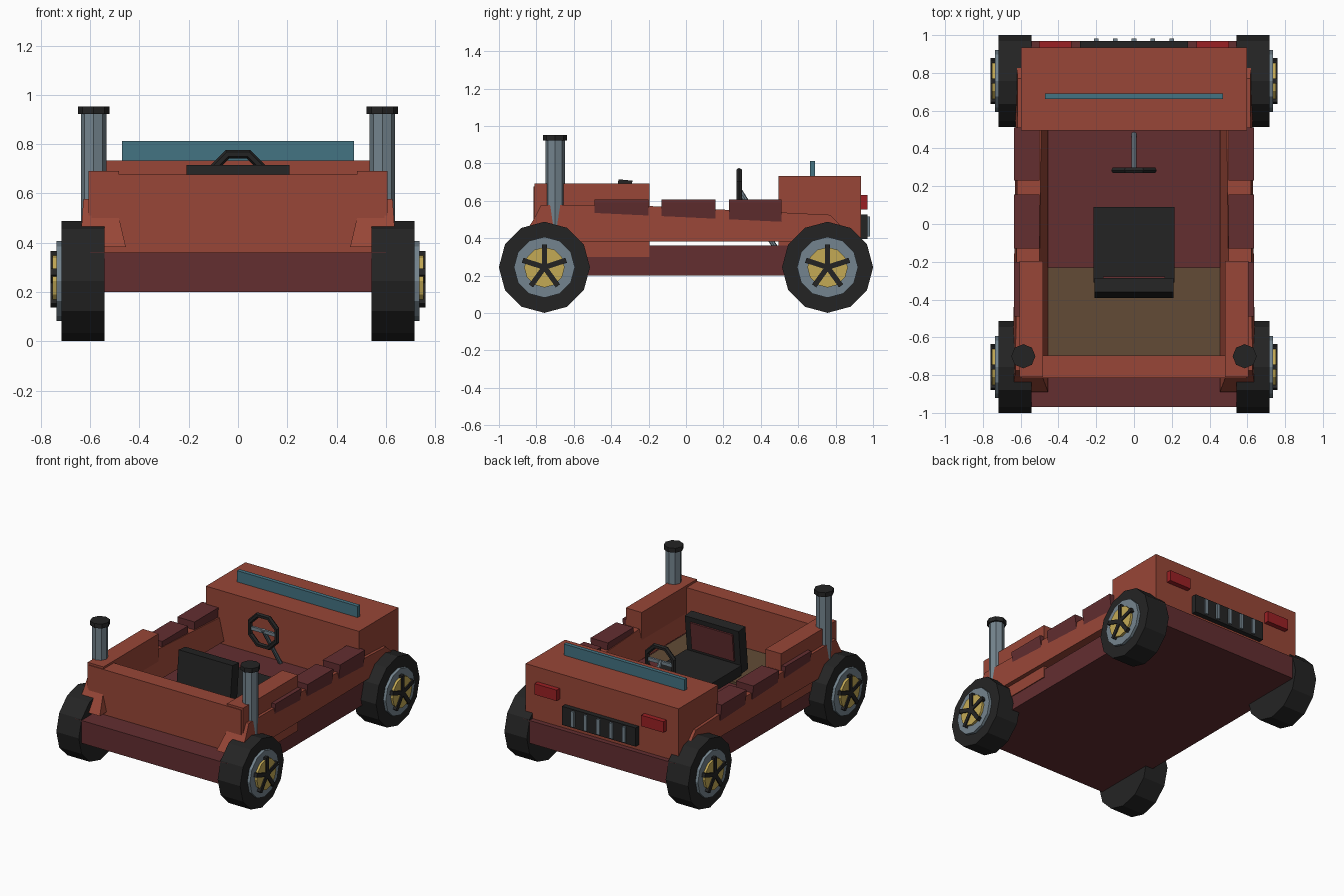
import bpy, bmesh, math
from mathutils import Matrix, Vector

if "Cube" in bpy.data.objects:
    bpy.data.objects.remove(bpy.data.objects["Cube"])

def material(name, rgb):
    m = bpy.data.materials.new(name)
    lin = [((c / 255 + 0.055) / 1.055) ** 2.4 for c in rgb]
    m.diffuse_color = (*lin, 1)
    m.use_nodes = True
    m.node_tree.nodes["Principled BSDF"].inputs["Base Color"].default_value = m.diffuse_color
    return m

ORANGE = material("rust orange", (152, 70, 55))
MAROON = material("dark maroon", (99, 46, 48))
BLACK = material("black", (36, 36, 36))
STEEL = material("steel grey", (116, 132, 142))
GOLD = material("brass", (196, 170, 85))
TEAL = material("teal glass", (68, 115, 130))
RED = material("lamp red", (155, 32, 36))
BROWN = material("floor brown", (98, 75, 54))

def finish(name, bm, mat):
    bmesh.ops.recalc_face_normals(bm, faces=bm.faces)
    me = bpy.data.meshes.new(name)
    bm.to_mesh(me)
    bm.free()
    me.materials.append(mat)
    ob = bpy.data.objects.new(name, me)
    bpy.context.collection.objects.link(ob)
    return ob

def box(name, mat, x, y, z, tilt=0):
    """Box from ranges, tilted about the x axis through its centre."""
    bm = bmesh.new()
    c = Vector((sum(x) / 2, sum(y) / 2, sum(z) / 2))
    size = Matrix.Diagonal((x[1] - x[0], y[1] - y[0], z[1] - z[0], 1))
    bmesh.ops.create_cube(bm, size=1, matrix=Matrix.Translation(c) @ Matrix.Rotation(tilt, 4, 'X') @ size)
    return finish(name, bm, mat)

def rod(name, mat, a, b, r, sides, r2=None, turn=0):
    """Cylinder or cone between two points."""
    a, b = Vector(a), Vector(b)
    d = b - a
    rot = d.to_track_quat('Z', 'Y').to_matrix().to_4x4()
    bm = bmesh.new()
    bmesh.ops.create_cone(bm, cap_ends=True, segments=sides, radius1=r, radius2=r if r2 is None else r2,
                          depth=d.length,
                          matrix=Matrix.Translation((a + b) / 2) @ rot @ Matrix.Rotation(turn, 4, 'Z'))
    return finish(name, bm, mat)

# chassis and main body blocks
box("chassis", MAROON, (-.6, .6), (-.97, .97), (.2, .36))
box("front_wall", ORANGE, (-.595, .595), (-.815, -.695), (.355, .677))
box("rear_bonnet", ORANGE, (-.597, .597), (.495, .935), (.355, .733))
box("windscreen", TEAL, (-.47, .47), (.662, .69), (.72, .812))
box("cabin_floor", BROWN, (-.46, .46), (-.70, -.23), (.35, .375))

for s, side in ((-1, "left"), (1, "right")):
    # side wall: profile along y, leaning in towards the top
    prof = [(-.89, .383), (-.815, .50), (-.775, .578), (-.2, .572), (.77, .525), (.825, .47), (.87, .383)]
    bm = bmesh.new()
    rings = []
    for inner in (True, False):
        ring = []
        for y, z in prof:
            t = (z - .383) / .19
            x = .455 + .045 * t if inner else .64 - .012 * t - .015 * (y + .8) / 1.6
            ring.append(bm.verts.new((s * x, y, z)))
        rings.append(ring)
        bm.faces.new(ring)
    n = len(prof)
    for i in range(n):
        j = (i + 1) % n
        bm.faces.new((rings[0][i], rings[0][j], rings[1][j], rings[1][i]))
    finish(side + "_side_wall", bm, ORANGE)

    # raised side box and armour blocks
    xs = lambda a, b: tuple(sorted((s * a, s * b)))
    box(side + "_side_box", ORANGE, xs(.482, .606), (-.81, -.195), (.30, .692))
    for i, (y0, y1) in enumerate(((-.49, -.2), (-.13, .157), (.23, .51))):
        bm = bmesh.new()
        sec = [(.50, .607), (.635, .607), (.635, .59), (.62, .48), (.505, .48)]
        ends = [[bm.verts.new((s * x, y, z)) for x, z in sec] for y in (y0, y1)]
        for e in ends:
            bm.faces.new(e)
        for k in range(5):
            m = (k + 1) % 5
            bm.faces.new((ends[0][k], ends[0][m], ends[1][m], ends[1][k]))
        finish(f"{side}_armour_block_{i + 1}", bm, MAROON)

    # exhaust stack
    rod(side + "_exhaust_stack", STEEL, (s * .586, -.70, .45), (s * .586, -.70, .93), .052, 8)
    rod(side + "_exhaust_cap", BLACK, (s * .586, -.70, .922), (s * .586, -.70, .953), .064, 8)

    # tail lamp
    box(side + "_lamp", RED, xs(.33, .503), (.92, .97), (.553, .63))

    # wheels
    for yc, end in ((-.757, "front"), (.757, "rear")):
        tag = f"{end}_{side}_"
        at = lambda x: (s * x, yc, .2445)
        rod(tag + "tyre", BLACK, at(.542), at(.717), .2435, 12)
        rod(tag + "rim", STEEL, at(.70), at(.737), .163, 12)
        rod(tag + "hub", GOLD, at(.72), at(.753), .108, 12)
        bm = bmesh.new()
        for k in range(5):
            m = (Matrix.Translation(at(.745)) @ Matrix.Rotation(k * math.tau / 5, 4, 'X')
                 @ Matrix.Translation((0, 0, .06)) @ Matrix.Diagonal((.032, .028, .125, 1)))
            bmesh.ops.create_cube(bm, size=1, matrix=m)
        finish(tag + "spokes", bm, BLACK)

# rear grille with bars
box("grille", BLACK, (-.287, .287), (.92, .97), (.397, .528))
for i in range(-2, 3):
    box(f"grille_bar_{i + 3}", STEEL, (i * .1 - .012, i * .1 + .012), (.95, .983), (.408, .517))

# seat
box("seat_cushion", BLACK, (-.215, .215), (-.31, .09), (.39, .46))
box("seat_back", BLACK, (-.21, .21), (-.377, -.302), (.40, .712), -.1)
box("seat_back_panel", MAROON, (-.165, .165), (-.31, -.288), (.48, .675), -.1)

# steering wheel: octagonal ring, crossbar and column
bm = bmesh.new()
ring = []
for i in range(8):
    a = math.tau * i / 8 + math.pi / 8
    row = []
    for k in range(6):
        b = math.tau * k / 6
        r = .104 + .017 * math.cos(b)
        row.append(bm.verts.new((r * math.cos(a) * 1.08, .284 + .017 * math.sin(b), .655 + r * math.sin(a) * 1.08)))
    ring.append(row)
for i in range(8):
    for k in range(6):
        p, q, l = ring[i], ring[(i + 1) % 8], (k + 1) % 6
        bm.faces.new((p[k], q[k], q[l], p[l]))
finish("steering_wheel", bm, BLACK)
box("steering_crossbar", STEEL, (-.105, .105), (.276, .292), (.643, .667))
rod("steering_column", STEEL, (0, .28, .665), (0, .475, .355), .014, 8)
